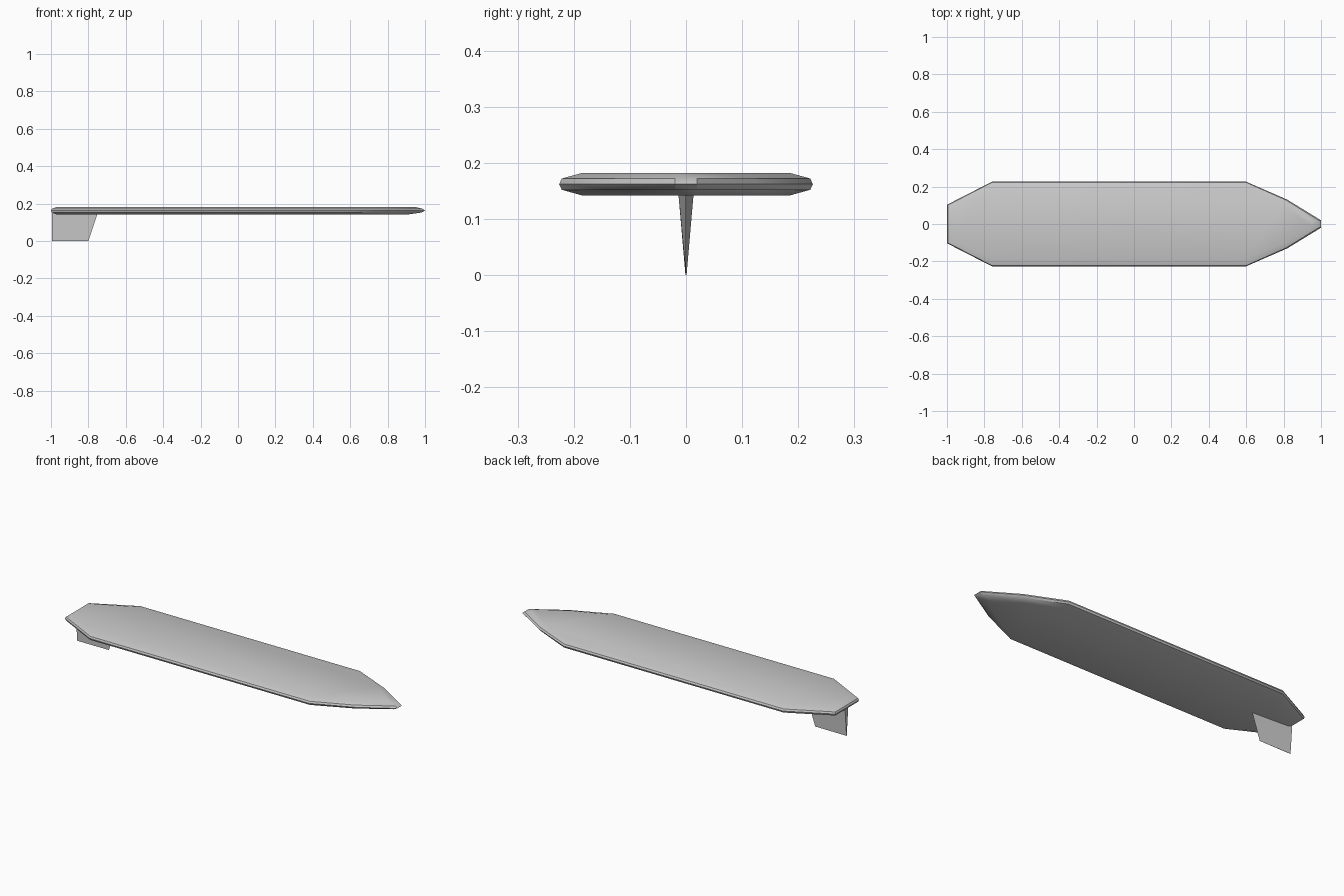
import bpy, bmesh

if "Cube" in bpy.data.objects:
    bpy.data.objects.remove(bpy.data.objects["Cube"])


def mesh_object(name, bm, angle):
    bmesh.ops.recalc_face_normals(bm, faces=bm.faces)
    me = bpy.data.meshes.new(name)
    bm.to_mesh(me)
    bm.free()
    ob = bpy.data.objects.new(name, me)
    bpy.context.collection.objects.link(ob)
    bpy.ops.object.select_all(action='DESELECT')
    ob.select_set(True)
    bpy.context.view_layer.objects.active = ob
    bpy.ops.object.shade_smooth_by_angle(angle=angle)
    return ob


def loft(name, rings, angle):
    """Skin a stack of equal-length closed rings and cap both ends."""
    bm = bmesh.new()
    loops = [[bm.verts.new(p) for p in ring] for ring in rings]
    n = len(loops[0])
    for a, b in zip(loops, loops[1:]):
        for i in range(n):
            j = (i + 1) % n
            bm.faces.new((a[i], a[j], b[j], b[i]))
    bm.faces.new(loops[0])
    bm.faces.new(loops[-1])
    return mesh_object(name, bm, angle)


# Board: half outline mirrored, stacked in layers with a rounded rail
half = [(-1, 0.103), (-0.76, 0.226), (0.6, 0.226), (0.82, 0.13), (1, 0.02)]
outline = half + [(x, -y) for x, y in reversed(half)]
# z, end inset at the tail, end inset at the nose, width scale
layers = [(0.142, 0.03, 0.09, 0.82), (0.152, 0.005, 0.02, 0.98),
          (0.162, 0, 0, 1), (0.172, 0.005, 0.012, 0.98),
          (0.182, 0.03, 0.05, 0.82)]
rings = []
for z, tail, nose, width in layers:
    rings.append([(x + tail if x < -0.9 else x - nose * max(0, (x - 0.6) / 0.4),
                   y * width, z) for x, y in outline])
loft("board", rings, 0.6)

# Fin: swept wedge, thick at the trailing edge and root, thin at the tip
fin = [[(-0.995, t, z), (front, 0, z), (-0.995, -t, z)]
       for z, front, t in [(0, -0.8, 0.001), (0.15, -0.75, 0.014)]]
loft("fin", fin, 0.5)
